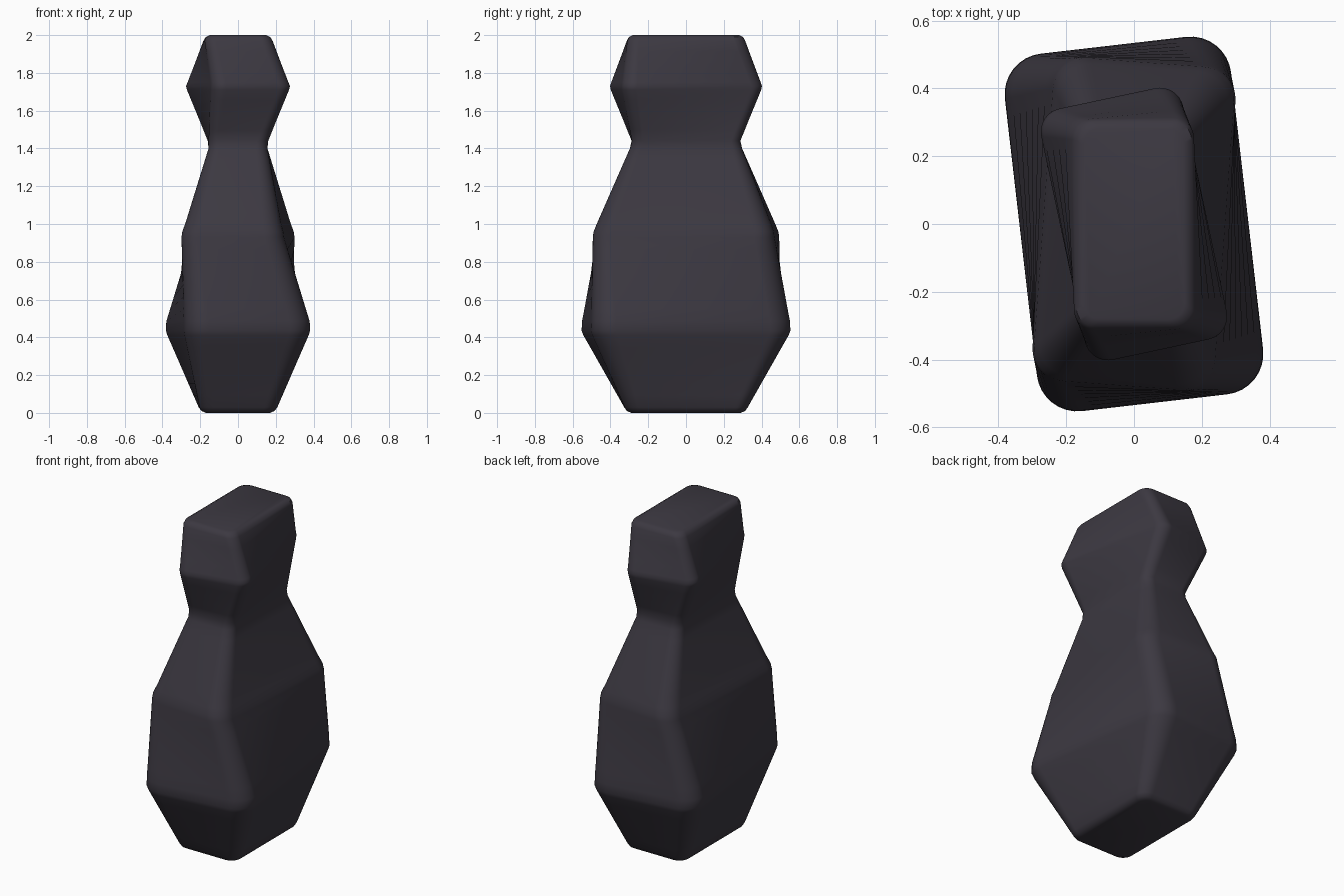
import bpy, bmesh
from math import sin, cos, radians, pi

if "Cube" in bpy.data.objects:
    bpy.data.objects.remove(bpy.data.objects["Cube"])

# Cross-sections: height, half width, half depth, corner radius, twist in degrees
SECTIONS = [
    (0.00, 0.170, 0.290, 0.05, 0),
    (0.01, 0.193, 0.313, 0.06, 0),
    (0.03, 0.206, 0.326, 0.07, 0.5),
    (0.41, 0.330, 0.522, 0.12, 6.5),
    (0.435, 0.336, 0.531, 0.12, 6.6),
    (0.485, 0.335, 0.529, 0.12, 6.5),
    (0.93, 0.272, 0.482, 0.10, -4.2),
    (0.96, 0.268, 0.478, 0.10, -4.2),
    (1.00, 0.255, 0.463, 0.10, -4.0),
    (1.40, 0.156, 0.297, 0.06, 0),
    (1.44, 0.158, 0.287, 0.06, 0.5),
    (1.71, 0.211, 0.376, 0.07, 11.7),
    (1.73, 0.214, 0.379, 0.07, 12),
    (1.75, 0.210, 0.374, 0.07, 11.3),
    (1.97, 0.180, 0.312, 0.06, 0.7),
    (1.99, 0.170, 0.302, 0.055, 0),
    (2.00, 0.150, 0.282, 0.05, 0),
]
STEPS = 8


def rounded_rect(z, hx, hy, r, twist):
    """Points of a twisted rounded rectangle."""
    a = radians(twist)
    pts = []
    for q, (sx, sy) in enumerate([(1, 1), (-1, 1), (-1, -1), (1, -1)]):
        for i in range(STEPS + 1):
            t = (q + i / STEPS) * pi / 2
            x = sx * (hx - r) + r * cos(t)
            y = sy * (hy - r) + r * sin(t)
            pts.append((x * cos(a) - y * sin(a), x * sin(a) + y * cos(a), z))
    return pts


def densify(sections, gap=0.06):
    """Blend between sections so that the twisted sides stay even."""
    out = []
    for s, e in zip(sections, sections[1:]):
        n = max(1, round((e[0] - s[0]) / gap))
        p, q = rounded_rect(*s), rounded_rect(*e)
        for k in range(n):
            f = k / n
            out.append([tuple(u + (v - u) * f for u, v in zip(a, b)) for a, b in zip(p, q)])
    out.append(rounded_rect(*sections[-1]))
    return out


# Twisted body lofted through the sections
bm = bmesh.new()
rings = [[bm.verts.new(p) for p in ring] for ring in densify(SECTIONS)]
for lo, hi in zip(rings, rings[1:]):
    n = len(lo)
    for i in range(n):
        j = (i + 1) % n
        bm.faces.new((lo[i], lo[j], hi[j], hi[i]))
bm.faces.new(list(reversed(rings[0])))
bm.faces.new(rings[-1])
mesh = bpy.data.meshes.new("twisted_body")
bm.to_mesh(mesh)
bm.free()
body = bpy.data.objects.new("twisted_body", mesh)
bpy.context.collection.objects.link(body)

# Smooth shading
bpy.context.view_layer.objects.active = body
body.select_set(True)
bpy.ops.object.shade_smooth_by_angle(angle=radians(40))

# Dark surface
mat = bpy.data.materials.new("dark_stone")
mat.diffuse_color = (0.045, 0.04, 0.053, 1)
mat.use_nodes = True
mat.node_tree.nodes["Principled BSDF"].inputs["Base Color"].default_value = mat.diffuse_color
mesh.materials.append(mat)
